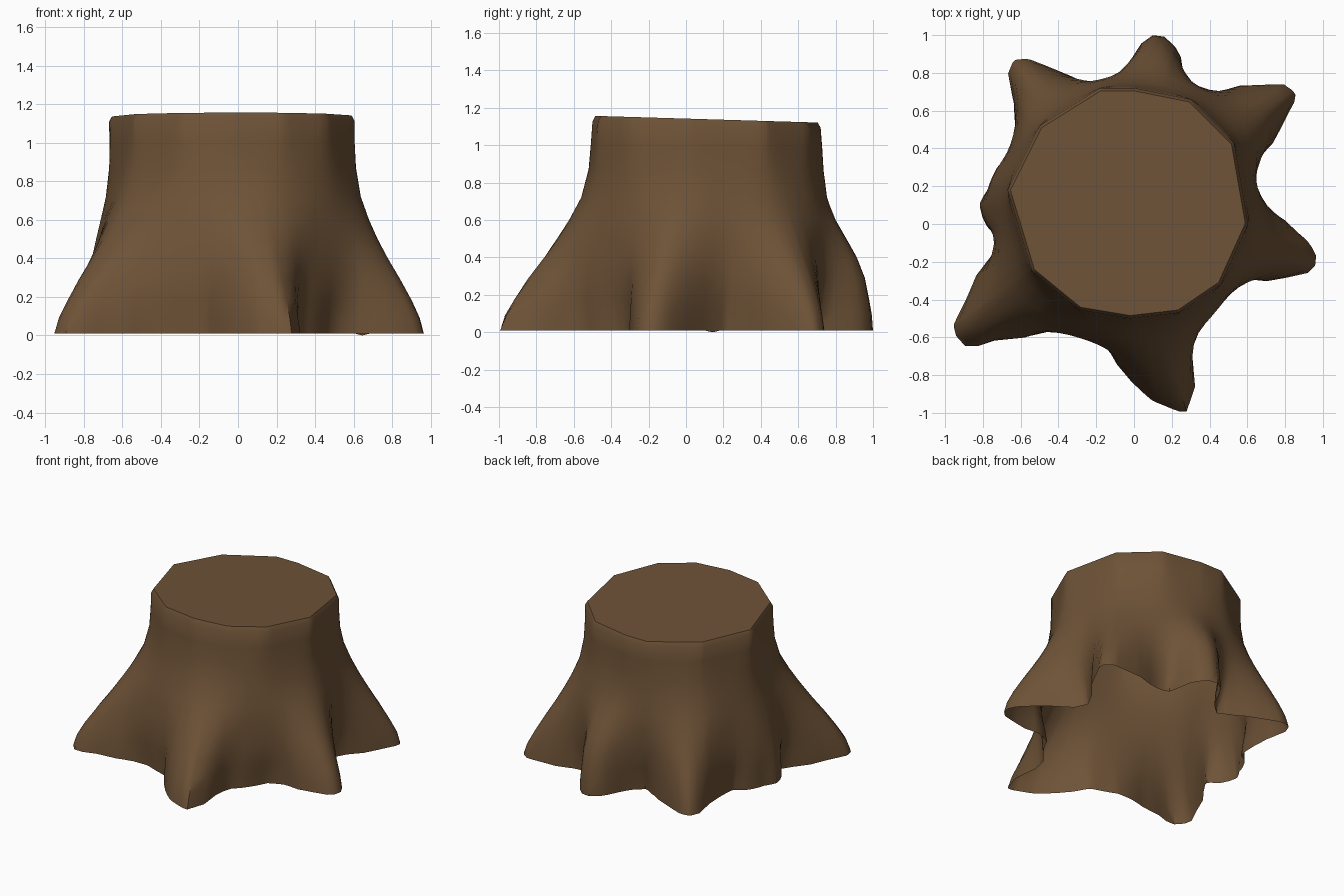
import bpy, bmesh, math

if "Cube" in bpy.data.objects:
    bpy.data.objects.remove(bpy.data.objects["Cube"])

CX, CY = -0.03, 0.12          # trunk axis

# ground outline of the roots, counter-clockwise
roots = [(.97,-.17),(.93,-.09),(.80,.02),(.64,.22),(.74,.43),(.86,.65),(.865,.69),(.80,.74),
         (.6,.73),(.47,.73),(.31,.76),(.22,.93),(.16,.99),(.1,1),(.04,.96),(-.03,.85),
         (-.16,.75),(-.25,.79),(-.41,.81),(-.55,.87),(-.63,.87),(-.67,.8),(-.64,.62),
         (-.69,.37),(-.74,.34),(-.81,.22),(-.84,.11),(-.81,-.04),(-.75,-.09),(-.89,-.4),
         (-.97,-.54),(-.95,-.6),(-.9,-.65),(-.83,-.65),(-.73,-.61),(-.58,-.6),(-.35,-.64),
         (-.17,-.69),(0,-.85),(.09,-.93),(.24,-.99),(.28,-1),(.33,-.88),(.30,-.68),(.42,-.54),
         (.54,-.38),(.65,-.31),(.92,-.26),(.96,-.22)]
# sawn top outline
top = [(.605,0),(.53,.43),(.3,.66),(0,.72),(-.18,.72),(-.5,.52),(-.67,.18),(-.54,-.25),
       (-.29,-.455),(-.02,-.5),(.24,-.47),(.46,-.32)]

def polar(p):
    return math.atan2(p[1] - CY, p[0] - CX)

def radius(poly, a):
    """Distance from the axis to the outline in direction a."""
    dx, dy = math.cos(a), math.sin(a)
    best = 0
    for (x1, y1), (x2, y2) in zip(poly, poly[1:] + poly[:1]):
        ex, ey = x2 - x1, y2 - y1
        den = dx * ey - dy * ex
        if abs(den) < 1e-9:
            continue
        px, py = x1 - CX, y1 - CY
        t = (px * ey - py * ex) / den
        s = (px * dy - py * dx) / den
        if t > 0 and -1e-4 <= s <= 1.0001:
            best = max(best, t)
    return best

# columns: every outline corner plus even in-between angles
corners = [polar(p) for p in roots + top]
filler = [math.radians(d) for d in range(-178, 180, 4)]
filler = [f for f in filler if min(abs(f - c) for c in corners) > .02]
angles = []
for a in sorted(corners + filler):
    if not angles or a - angles[-1] > 0.012:
        angles.append(a)
n = len(angles)

# trunk radius and root flare, sampled evenly for smoothing
N = 720
trunk = [radius(top, math.radians(i / 2)) for i in range(N)]
flare = [radius(roots, math.radians(i / 2)) - trunk[i] for i in range(N)]

def smooth(samples, a, sigma):
    total = weight = 0
    c = math.degrees(a) * 2
    sigma *= 2
    for k in range(-int(3 * sigma), int(3 * sigma) + 1):
        i = round(c) + k
        w = math.exp(-((i - c) / sigma) ** 2 / 2)
        total += w * samples[i % N]
        weight += w
    return total / weight

# height, share of root flare, angular smoothing in degrees, undercut, trunk rounding, back bulge
levels = [(.01,1,.7,.06,8,0),(.09,.96,1.7,.05,8,.04),(.18,.88,3,.028,8,.10),(.29,.77,5,.008,8,.2),
          (.4,.63,7,0,8,.24),(.5,.51,10,0,8,.2),(.6,.37,13,0,8,.1),(.72,.2,17,0,8,0),
          (.87,.08,22,0,6,0),(1.0,.04,25,0,4,0),(1.115,0,25,0,0,0)]

bm = bmesh.new()
rings = []
for z, share, sigma, under, rounding, bulge in levels:
    ring = []
    for a in angles:
        valley = (smooth(flare, a, 22) - smooth(flare, a, 4)) / .06
        valley = max(0, min(1, valley))
        back = math.exp(-((math.degrees(a) - 80) / 14) ** 2)     # steep root at the back
        r = smooth(trunk, a, rounding) if rounding else radius(top, a)
        r += (share + bulge * back) * smooth(flare, a, sigma) - under * valley
        x, y = CX + r * math.cos(a), CY + r * math.sin(a)
        h = z - (0.03 * y + 0.002) * max(0, (z - .8) / .32)      # top is cut at a slant
        if z < .02 and abs(a - polar((.64, .14))) < .06:
            h = 0
        ring.append(bm.verts.new((x, y, h)))
    rings.append(ring)
# small worn rim and cut face
rim = []
for a in angles:
    r = radius(top, a) * .975
    x, y = CX + r * math.cos(a), CY + r * math.sin(a)
    rim.append(bm.verts.new((x, y, 1.142 - .03 * y)))
rings.append(rim)
for lo, hi in zip(rings, rings[1:]):
    for i in range(n):
        j = (i + 1) % n
        bm.faces.new((lo[i], lo[j], hi[j], hi[i]))
bm.faces.new(rim)

mesh = bpy.data.meshes.new("tree_stump")
bm.to_mesh(mesh)
bm.free()
bark = bpy.data.materials.new("brown bark")
bark.diffuse_color = (.155, .085, .038, 1)
bark.use_nodes = True
bark.node_tree.nodes["Principled BSDF"].inputs["Base Color"].default_value = bark.diffuse_color
mesh.materials.append(bark)
stump = bpy.data.objects.new("tree_stump", mesh)
bpy.context.collection.objects.link(stump)
bpy.context.view_layer.objects.active = stump
stump.select_set(True)
bpy.ops.object.shade_smooth_by_angle(angle=math.radians(42))
